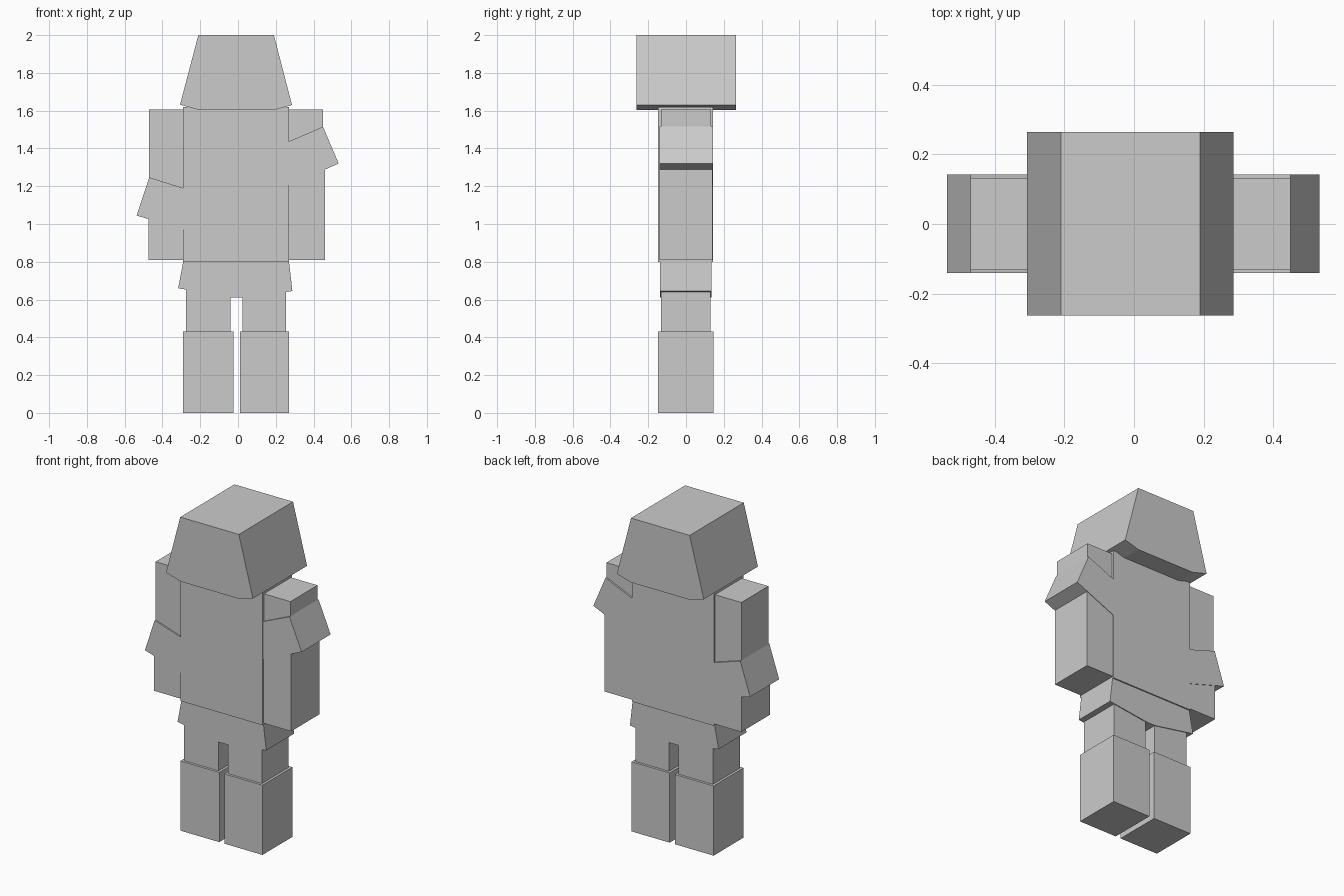
import bpy
import bmesh

if "Cube" in bpy.data.objects:
    bpy.data.objects.remove(bpy.data.objects["Cube"])


def prism(name, profile, y0, y1):
    """Extrude an x-z outline from y0 to y1."""
    bm = bmesh.new()
    face = bm.faces.new([bm.verts.new((x, y0, z)) for x, z in profile])
    ext = bmesh.ops.extrude_face_region(bm, geom=[face])
    verts = [v for v in ext["geom"] if isinstance(v, bmesh.types.BMVert)]
    bmesh.ops.translate(bm, verts=verts, vec=(0, y1 - y0, 0))
    bmesh.ops.recalc_face_normals(bm, faces=bm.faces)
    mesh = bpy.data.meshes.new(name)
    bm.to_mesh(mesh)
    bm.free()
    obj = bpy.data.objects.new(name, mesh)
    bpy.context.collection.objects.link(obj)
    return obj


def box(name, x0, x1, y0, y1, z0, z1):
    return prism(name, [(x0, z0), (x1, z0), (x1, z1), (x0, z1)], y0, y1)


# Head with flared sides
prism("head", [(-0.21, 2.0), (0.19, 2.0), (0.286, 1.63), (0.19, 1.603),
               (-0.205, 1.603), (-0.307, 1.632)], -0.263, 0.265)

# Torso
box("torso", -0.29, 0.27, -0.147, 0.143, 0.80, 1.62)

# Flared skirt, lower in the middle
prism("skirt", [(-0.29, 0.80), (0.27, 0.80), (0.288, 0.645), (0.02, 0.61),
                (-0.04, 0.61), (-0.317, 0.66)], -0.137, 0.135)

# Legs and boots
for side, leg, boot in (("left", (-0.275, -0.04), (-0.29, -0.025)),
                        ("right", (0.025, 0.255), (0.01, 0.27))):
    box(side + "_leg", *leg, -0.132, 0.13, 0.42, 0.67)
    box(side + "_boot", *boot, -0.147, 0.145, 0.0, 0.43)

# Arms: slim upper arm, slightly larger sleeve below, slanted cuff between
for side, upper, lower, top, cuff in (
    ("left", (-0.47, -0.29), (-0.475, -0.29), 1.10,
     [(-0.47, 1.247), (-0.537, 1.045), (-0.29, 0.97), (-0.29, 1.19)]),
    ("right", (0.27, 0.45), (0.27, 0.46), 1.37,
     [(0.45, 1.515), (0.533, 1.32), (0.27, 1.205), (0.27, 1.437)]),
):
    box(side + "_upper_arm", *upper, -0.132, 0.132, 0.85, 1.605)
    box(side + "_lower_sleeve", *lower, -0.139, 0.139, 0.81, top)
    prism(side + "_flared_cuff", cuff, -0.141, 0.142)
